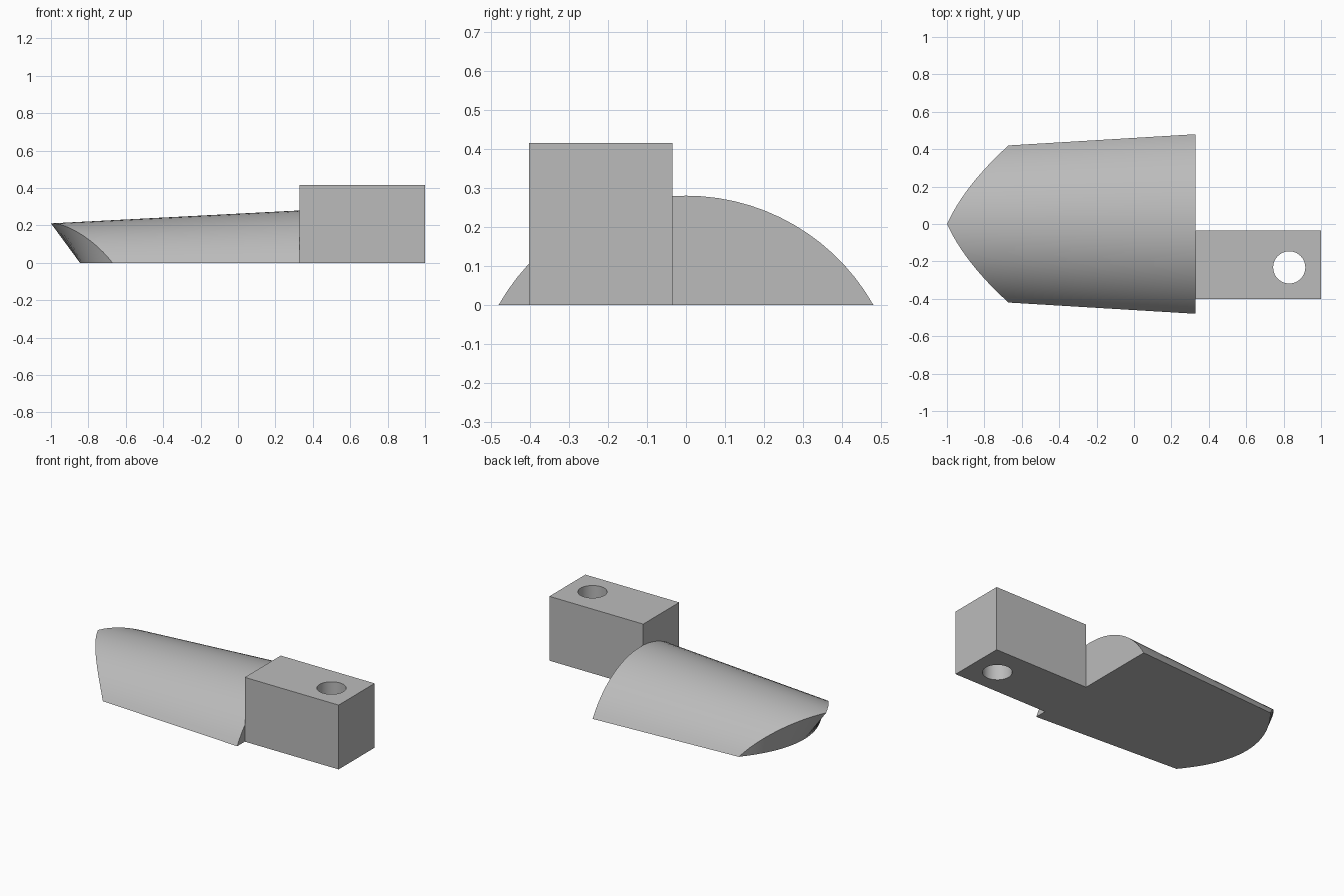
import bpy, bmesh, math

cube = bpy.data.objects.get("Cube")
if cube:
    bpy.data.objects.remove(cube, do_unlink=True)

# One plain grey for the whole model
grey = bpy.data.materials.new("plain grey")
grey.use_nodes = True
colour = (0.5, 0.5, 0.5, 1)
grey.diffuse_color = colour
grey.node_tree.nodes["Principled BSDF"].inputs["Base Color"].default_value = colour


def make_object(name, bm):
    bmesh.ops.recalc_face_normals(bm, faces=bm.faces)
    mesh = bpy.data.meshes.new(name)
    bm.to_mesh(mesh)
    bm.free()
    mesh.materials.append(grey)
    obj = bpy.data.objects.new(name, mesh)
    bpy.context.collection.objects.link(obj)
    return obj


def select_only(obj):
    bpy.ops.object.select_all(action='DESELECT')
    obj.select_set(True)
    bpy.context.view_layer.objects.active = obj


def smooth(obj):
    select_only(obj)
    bpy.ops.object.shade_smooth_by_angle(angle=math.radians(30))


# Tapered, domed blade: each section is a circular arc standing on the ground
BUTT = 0.33
SEGMENTS = 28


def arc_point(x, s):
    half = 0.42 + 0.06 * (x + 0.67)
    height = 0.228 + 0.052 * (x + 0.67)
    radius = (half ** 2 + height ** 2) / (2 * height)
    angle = s * math.asin(half / radius)
    z = radius * math.cos(angle) - radius + height
    return x, radius * math.sin(angle), max(z, 0)


def tip_point(s):
    x = -0.8
    for _ in range(12):
        y = abs(arc_point(x, s)[1])
        x = -1 + 0.46 * y + 0.77 * y * y
    return arc_point(x, s)


bm = bmesh.new()
rows = []
for i in range(SEGMENTS + 1):
    s = 2 * i / SEGMENTS - 1
    back, tip = arc_point(BUTT, s), tip_point(s)
    under = (-0.845 + 0.99 * tip[1] ** 2, tip[1], 0)
    rows.append([bm.verts.new(p) for p in ((BUTT, back[1], 0), back, tip, under)])
for a, b in zip(rows, rows[1:]):
    for k in range(4):
        n = (k + 1) % 4
        bm.faces.new((a[k], a[n], b[n], b[k]))
bmesh.ops.remove_doubles(bm, verts=bm.verts, dist=0.0005)
blade = make_object("blade", bm)
smooth(blade)

# Square mounting block on one side of the butt end
bm = bmesh.new()
bmesh.ops.create_cube(bm, size=1)
bmesh.ops.scale(bm, vec=(0.67, 0.367, 0.415), verts=bm.verts)
bmesh.ops.translate(bm, vec=(0.665, -0.2185, 0.2075), verts=bm.verts)
block = make_object("mounting_block", bm)

# Vertical bolt hole through the block
bm = bmesh.new()
bmesh.ops.create_cone(bm, cap_ends=True, segments=40, radius1=0.086, radius2=0.086, depth=1)
bmesh.ops.translate(bm, vec=(0.83, -0.232, 0.2), verts=bm.verts)
cutter = make_object("hole_cutter", bm)
cutter.hide_render = True
cut = block.modifiers.new("bolt hole", 'BOOLEAN')
cut.operation = 'DIFFERENCE'
cut.solver = 'EXACT'
cut.object = cutter
select_only(block)
bpy.ops.object.modifier_apply(modifier=cut.name)
bpy.data.objects.remove(cutter, do_unlink=True)
smooth(block)
